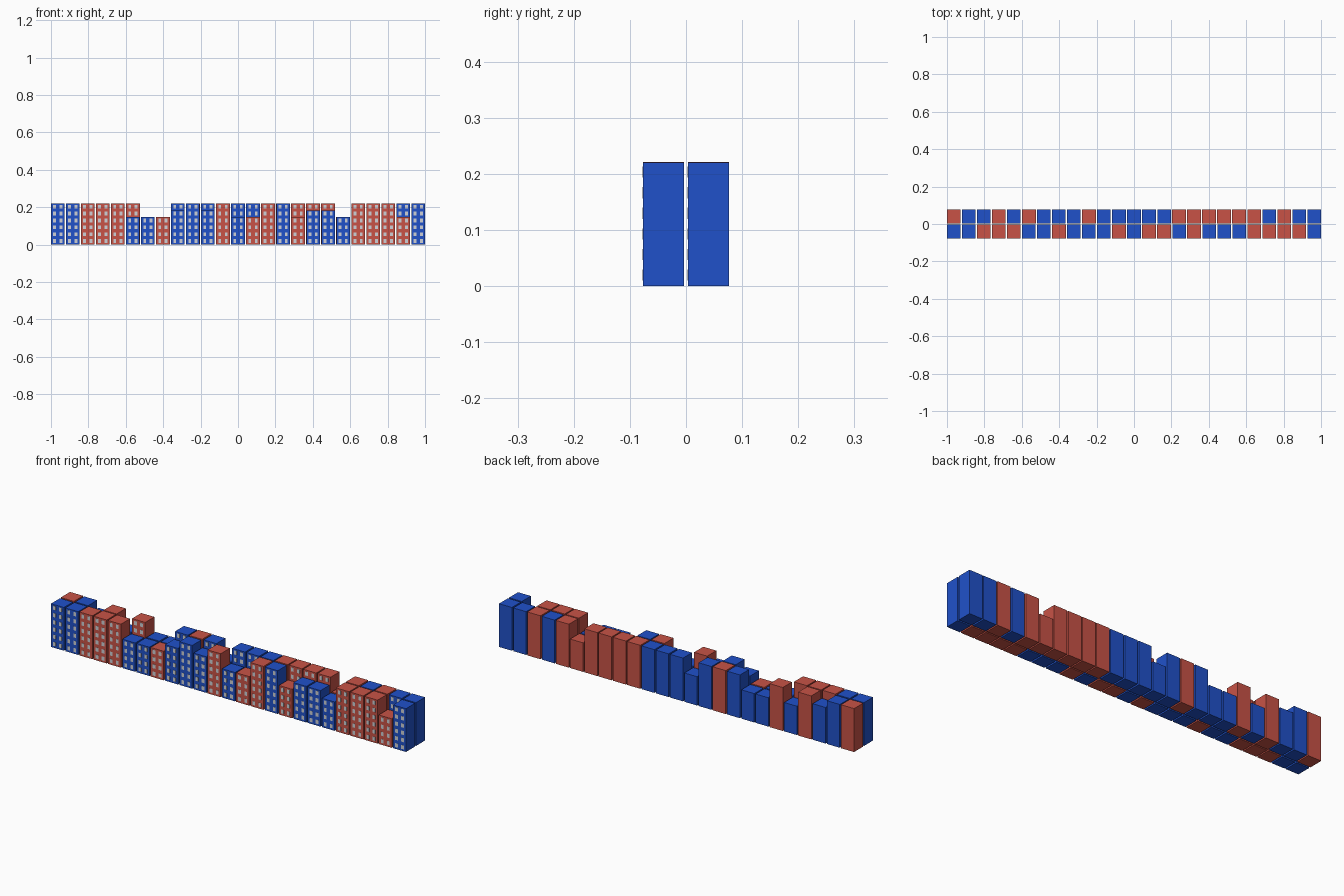
import bpy, bmesh
from mathutils import Matrix, Vector

if "Cube" in bpy.data.objects:
    bpy.data.objects.remove(bpy.data.objects["Cube"])

PITCH = 0.0803          # spacing of the plots in both directions
FLOOR = 0.0367          # storey height
COLS = 25


def material(name, rgb):
    m = bpy.data.materials.new(name)
    m.diffuse_color = (*rgb, 1)
    m.use_nodes = True
    m.node_tree.nodes["Principled BSDF"].inputs["Base Color"].default_value = m.diffuse_color
    return m


BLUE = material("blue wall", (0.0145, 0.083, 0.59))
RED = material("brick red wall", (0.58, 0.086, 0.062))
GLASS = material("pale grey window", (0.62, 0.64, 0.68))


def box(bm, centre, size, mat):
    """Add an axis-aligned box with one material slot."""
    m = Matrix.Translation(centre) @ Matrix.Diagonal((*size, 1))
    verts = bmesh.ops.create_cube(bm, size=1, matrix=m)["verts"]
    for f in {f for v in verts for f in v.link_faces}:
        f.material_index = mat


def building(name, x, y, colour, floors):
    red = colour == "R"
    w = 0.0738 if red else 0.0724
    h = floors * FLOOR + (0.001 if red else 0)
    bm = bmesh.new()
    # tower block
    box(bm, Vector((x, y, h / 2)), (w, w, h), 0)
    # two columns of thin window plates on the street side, one pair per floor
    for k in range(floors):
        for side in (-1, 1):
            box(bm, Vector((x + side * 0.017, y - w / 2, (k + 0.53) * FLOOR)),
                (0.015, 0.0014, 0.020), 1)
    me = bpy.data.meshes.new(name)
    bm.to_mesh(me)
    bm.free()
    me.materials.append(RED if red else BLUE)
    me.materials.append(GLASS)
    bpy.context.collection.objects.link(bpy.data.objects.new(name, me))


# each row: wall colours and storey counts from left to right
rows = {
    "front": (-PITCH / 2,
              "BBRRRBBRBBBRBRRBRBBBRRRRB",
              "6666644456564466455466646"),
    "back": (PITCH / 2,
             "RBBRBRBBBRBBBBBRRRRRRBRBB",
             "6656464466646666666466666"),
}
for row, (y, colours, floors) in rows.items():
    for i, (c, n) in enumerate(zip(colours, floors)):
        building(f"{row}_building_{i + 1}", (i - (COLS - 1) / 2) * PITCH, y, c, int(n))
